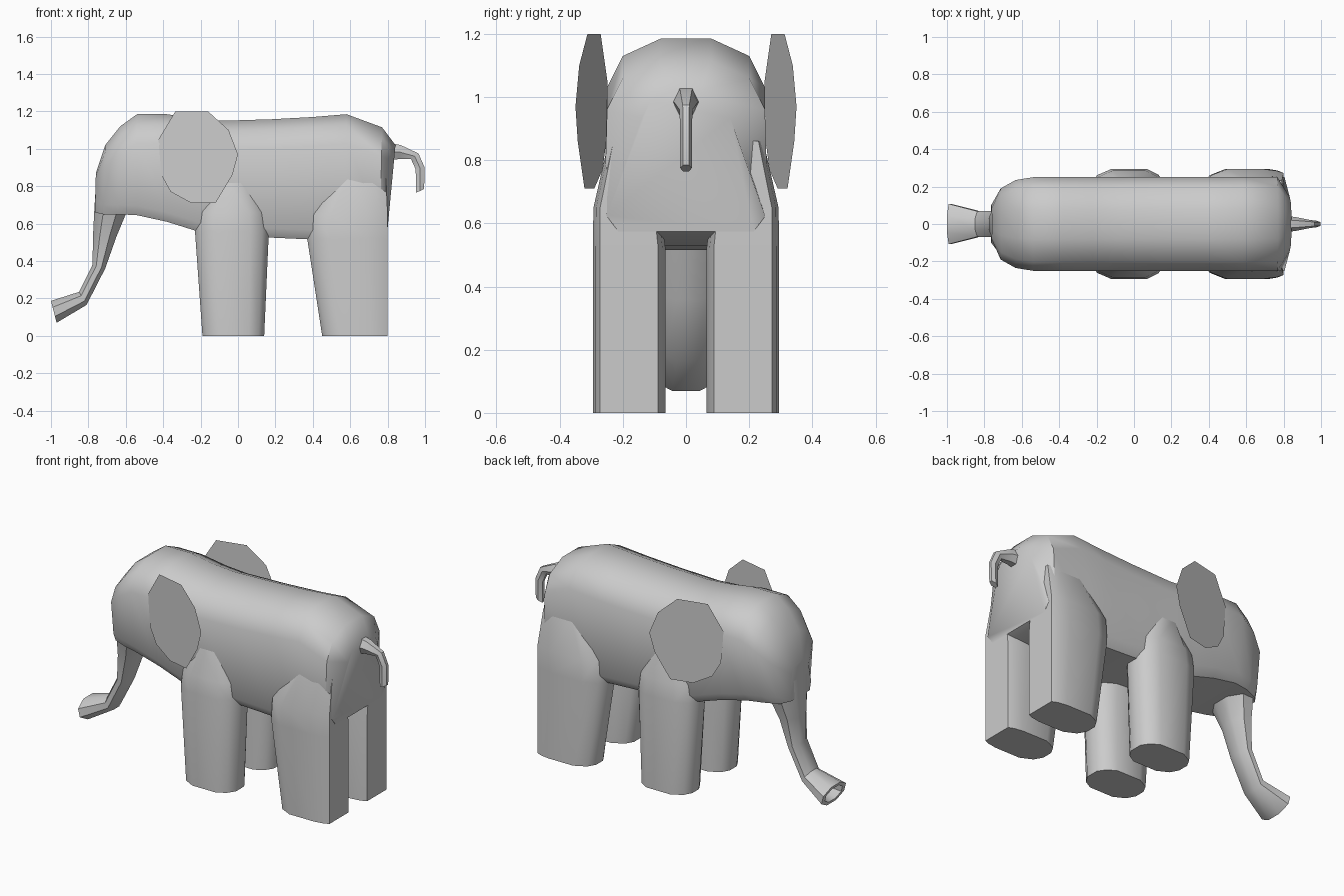
import bpy, bmesh, math
from mathutils import Vector

if "Cube" in bpy.data.objects:
    bpy.data.objects.remove(bpy.data.objects["Cube"])


def make(name, rings, mirror=False, angle=38):
    """Skin a list of equal-length point rings and cap the ends."""
    bm = bmesh.new()
    loops = [[bm.verts.new(p) for p in r] for r in rings]
    n = len(loops[0])
    for a, b in zip(loops, loops[1:]):
        for i in range(n):
            j = (i + 1) % n
            bm.faces.new((a[i], a[j], b[j], b[i]))
    bm.faces.new(loops[0])
    if len(loops) > 1:
        bm.faces.new(loops[-1][::-1])
    bmesh.ops.recalc_face_normals(bm, faces=bm.faces)
    me = bpy.data.meshes.new(name)
    bm.to_mesh(me)
    bm.free()
    ob = bpy.data.objects.new(name, me)
    bpy.context.collection.objects.link(ob)
    if mirror:
        ob.modifiers.new("Mirror", 'MIRROR').use_axis = (False, True, False)
    bpy.ops.object.select_all(action='DESELECT')
    ob.select_set(True)
    bpy.context.view_layer.objects.active = ob
    bpy.ops.object.shade_smooth_by_angle(angle=math.radians(angle))
    return ob


def body_ring(xt, xb, zt, zb, wt, wb):
    """Arched cross-section: flat back, rounded shoulders, straight flanks."""
    s = min(1, wt / 0.25)
    half = [(wb * .86, zb), (wb, zb + .05), (wt, zt - .155 * s),
            (wt * .8, zt - .055 * s), (wt * .32, zt)]
    pts = half + [(-y, z) for y, z in reversed(half)]
    return [(xb + (xt - xb) * (z - zb) / (zt - zb), y, z) for y, z in pts]


def tube_ring(front, back, w, n=8, scale=1.0, push=(0, 0)):
    """Oval ring spanning two points of the side view."""
    f, b = Vector((front[0], 0, front[1])), Vector((back[0], 0, back[1]))
    c, r = (f + b) / 2 + Vector((push[0], 0, push[1])), (f - b) / 2
    k = scale / math.cos(math.pi / n)
    ring = []
    for i in range(n):
        t = 2 * math.pi * (i + .5) / n
        ring.append(c + r * math.cos(t) * k + Vector((0, w * math.sin(t) * k, 0)))
    return ring


def leg_ring(z, x0, x1, y0, y1, hind):
    """Rounded foot outline, squarer at the rump on hind legs."""
    dx, dy = x1 - x0, y1 - y0
    e = .10 if hind else .33
    half = [(0, .36), (.08, .15), (.28, 0), (.75, 0), (.91, e * .4), (1, e)]
    top = [(u, 1 - v) for u, v in reversed(half)]
    return [(x0 + u * dx, y0 + v * dy, z) for u, v in half + top]


# Head and torso
make("body", [body_ring(*s) for s in [
    (-.76, -.765, .87, .66, .08, .10),
    (-.71, -.72, 1.02, .65, .19, .16),
    (-.63, -.64, 1.12, .65, .235, .20),
    (-.54, -.54, 1.185, .645, .25, .225),
    (-.38, -.38, 1.185, .61, .25, .24),
    (-.22, -.22, 1.16, .56, .25, .25),
    (-.08, -.08, 1.15, .54, .25, .25),
    (.18, .18, 1.158, .525, .25, .25),
    (.40, .40, 1.17, .515, .25, .25),
    (.58, .58, 1.185, .53, .25, .25),
    (.77, .76, 1.115, .56, .25, .26),
    (.842, .80, 1.02, .575, .14, .25)]], angle=45)

# Trunk, ending in a flared, hollow tip
tip = ((-1.0, .187), (-.97, .07))
make("trunk", [
    tube_ring((-.758, .84), (-.52, .76), .17),
    tube_ring((-.768, .68), (-.60, .65), .13),
    tube_ring((-.775, .54), (-.65, .53), .09),
    tube_ring((-.778, .38), (-.71, .36), .07),
    tube_ring((-.85, .235), (-.81, .165), .068),
    tube_ring(*tip, .108),
    tube_ring(*tip, .108, scale=.72),
    tube_ring(*tip, .085, scale=.6, push=(.06, .02))])

# Legs, blending into the flanks
make("front_leg", [leg_ring(*r, False) for r in [
    (0, -.19, .14, .065, .295), (.56, -.23, .165, .065, .295),
    (.66, -.22, .155, .065, .285), (.84, -.12, .05, .065, .245)]], mirror=True)
make("hind_leg", [leg_ring(*r, True) for r in [
    (0, .45, .80, .065, .295), (.52, .37, .80, .065, .295),
    (.65, .38, .80, .08, .293), (.86, .52, .79, .09, .245)]], mirror=True)

# Ears: thin sheets flaring outward to the rear
ear = [(-.425, 1.05), (-.335, 1.2), (-.16, 1.2), (-.05, 1.1), (0, .97),
       (-.03, .86), (-.12, .71), (-.25, .71), (-.36, .77), (-.41, .86)]
make("ear", [[(x, .25 + (x + .42) * .238, z) for x, z in ear]], mirror=True)

# Tail
make("tail", [tube_ring(f, b, w, 6) for f, b, w in [
    ((.82, 1.03), (.82, .94), .037),
    ((.87, 1.02), (.86, .945), .032),
    ((.965, .975), (.925, .945), .018),
    ((.998, .90), (.95, .89), .016),
    ((.995, .785), (.952, .765), .016)]])
